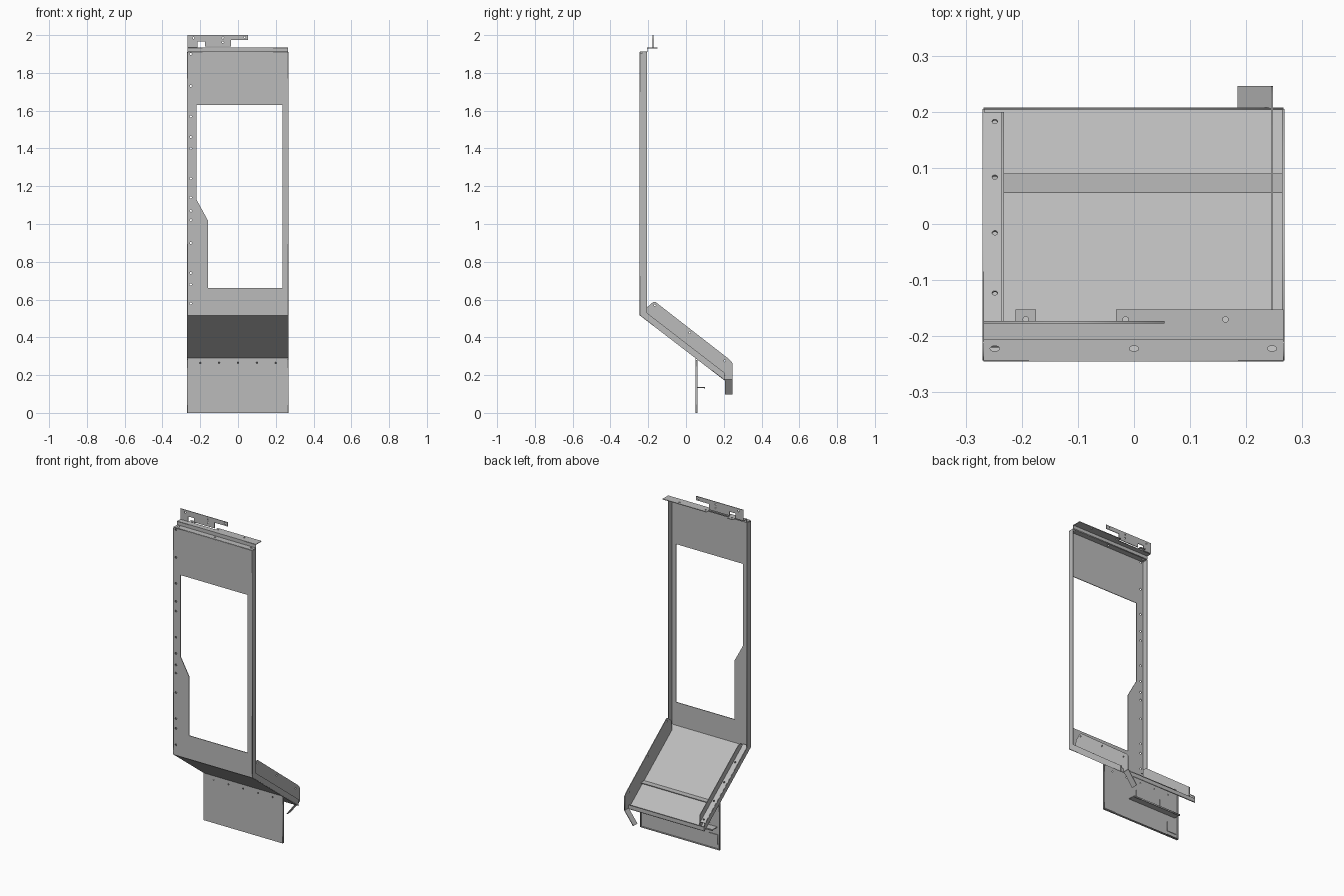
import bpy, math
from mathutils import Vector, Matrix

cube = bpy.data.objects.get("Cube")
if cube:
    bpy.data.objects.remove(cube, do_unlink=True)

steel = bpy.data.materials.new("grey_steel")
steel.use_nodes = True
GREY = (0.5, 0.5, 0.5, 1)
steel.diffuse_color = GREY
steel.node_tree.nodes["Principled BSDF"].inputs["Base Color"].default_value = GREY

T = 0.004                      # sheet thickness
L, R = -0.268, 0.266           # outer faces in x
FRONT, BACK = -0.243, -0.207   # depth of the upright frame
X, Y, Z = Vector((1, 0, 0)), Vector((0, 1, 0)), Vector((0, 0, 1))
TILT = Vector((0, 0.45, -0.345)).normalized()


def rect(u0, u1, v0, v1):
    return [(u0, v0), (u1, v0), (u1, v1), (u0, v1)]


def hole(u, v, r=0.006, stretch=1.0):
    return [(u + r * stretch * math.cos(a * math.pi / 5), v + r * math.sin(a * math.pi / 5))
            for a in range(10)]


def sheet(name, outline, u, v, origin=(0, 0, 0), holes=()):
    """Flat sheet cut from an outline with holes, laid on the u and v axes."""
    curve = bpy.data.curves.new(name, 'CURVE')
    curve.dimensions = '2D'
    curve.fill_mode = 'BOTH'
    curve.extrude = T / 2
    for loop in [outline, *holes]:
        spline = curve.splines.new('POLY')
        spline.points.add(len(loop) - 1)
        for point, (a, b) in zip(spline.points, loop):
            point.co = (a, b, 0, 1)
        spline.use_cyclic_u = True
    temp = bpy.data.objects.new(name + "_outline", curve)
    bpy.context.collection.objects.link(temp)
    graph = bpy.context.evaluated_depsgraph_get()
    mesh = bpy.data.meshes.new_from_object(temp.evaluated_get(graph))
    bpy.data.objects.remove(temp, do_unlink=True)
    frame = Matrix((u, v, u.cross(v))).transposed().to_4x4()
    mesh.transform(Matrix.Translation(origin) @ frame)
    mesh.materials.clear()
    mesh.materials.append(steel)
    obj = bpy.data.objects.new(name, mesh)
    bpy.context.collection.objects.link(obj)
    return obj


# Upright front panel with its stepped window and a row of holes
window = [(-0.22, 1.63), (0.235, 1.63), (0.235, 0.66),
          (-0.16, 0.66), (-0.16, 1.02), (-0.22, 1.13)]
rows = [0.58, 0.68, 0.74, 0.9, 1.02, 1.07, 1.14, 1.24, 1.4, 1.46, 1.57, 1.73, 1.9]
sheet("front_panel", rect(L, R, 0.515, 1.91), X, Z, (0, FRONT, 0),
      [window] + [hole(-0.25, z) for z in rows])
for side, x in (("right", L), ("left", R)):
    sheet(side + "_frame_flange", [(FRONT, 0.515), (BACK, 0.53), (BACK, 1.91), (FRONT, 1.905)],
          Y, Z, (x, 0, 0))

# Top flange, step and rear ledge
sheet("top_flange", rect(L, R, FRONT, BACK), X, Y, (0, 0, 1.91),
      [hole(x, -0.222, 0.005, 1.7) for x in (-0.248, 0, 0.246)])
sheet("top_step", rect(L, R, 1.91, 1.932), X, Z, (0, BACK + 0.002, 0))
ledge = [(L, BACK), (R, BACK), (R, -0.152), (-0.032, -0.152), (-0.032, -0.175),
         (-0.175, -0.175), (-0.175, -0.152), (-0.211, -0.152), (-0.211, -0.175), (L, -0.175)]
sheet("top_ledge", ledge, X, Y, (0, 0, 1.932),
      [hole(x, -0.17, 0.005) for x in (-0.193, -0.015, 0.163)])

# Notched hanger plate above the ledge
hanger = [(L, 1.934), (-0.215, 1.934), (-0.215, 1.965), (-0.175, 1.965), (-0.175, 1.94),
          (-0.036, 1.94), (-0.036, 1.975), (0.054, 1.975), (0.054, 2), (L, 2)]
sheet("hanger_plate", hanger, X, Z, (0, -0.175, 0),
      [hole(x, z, 0.005) for x, z in ((-0.235, 1.985), (-0.08, 1.985), (-0.08, 1.962), (0.035, 1.988))])

# Sloping pan with upturned sides and a short rear lip
sheet("sloping_pan", rect(L, R, 0, 0.566), X, TILT, (0, FRONT, 0.517))
for side, x in (("right", L), ("left", R)):
    sheet(side + "_pan_flange", [(FRONT, 0.517), (0.205, 0.174), (0.205, 0.212), (FRONT, 0.557)],
          Y, Z, (x, 0, 0))
sheet("pan_rear_lip", rect(L, R, 0.174, 0.198), X, Z, (0, 0.205, 0))

# Right rail: drilled ledge and upright wall
sheet("right_rail_ledge", rect(L, -0.234, 0.03, 0.555), X, TILT, (0, FRONT, 0.555),
      [hole(-0.248, s, 0.005) for s in (0.15, 0.285, 0.41, 0.535)])
sheet("right_rail_wall", [(-0.2, 0.485), (0.2, 0.18), (0.2, 0.262), (-0.17, 0.545), (-0.2, 0.55)],
      Y, Z, (-0.234, 0, 0))

# Left wall with its rear tail, ending in a bent strap
wall = [(-0.215, 0.5), (0.205, 0.178), (0.245, 0.178), (0.245, 0.265), (0.23, 0.283),
        (-0.16, 0.586), (-0.175, 0.586), (-0.205, 0.56)]
sheet("left_wall", wall, Y, Z, (0.246, 0, 0),
      [hole(y, z, 0.005) for y, z in ((-0.165, 0.57), (0.02, 0.425), (0.205, 0.275))])
strap_dir = Vector((-0.06, 0, -0.08)).normalized()
sheet("bent_strap", rect(0.207, 0.246, 0, 0.1), Y, strap_dir, (0.246, 0, 0.178))

# Hanging rear plate with narrow lips
PLATE = 0.052
sheet("hanging_plate", rect(L, R, 0, 0.29), X, Z, (0, PLATE, 0),
      [hole(x, 0.265, 0.004) for x in (-0.2, -0.1, 0, 0.1, 0.2)])
for side, x in (("right", L), ("left", R)):
    sheet(side + "_plate_lip", rect(PLATE, PLATE + 0.01, 0, 0.28), Y, Z, (x, 0, 0))
sheet("plate_bottom_lip", rect(L, R, PLATE, PLATE + 0.01), X, Y, (0, 0, 0.002))
sheet("plate_top_flange", rect(L, R, PLATE, 0.09), X, Y, (0, 0, 0.288))

# Small shelf and cover tabs behind the plate
sheet("rear_shelf", rect(-0.25, 0.08, PLATE, 0.1), X, Y, (0, 0, 0.135))
sheet("shelf_lip", rect(-0.25, 0.08, 0.128, 0.137), X, Z, (0, 0.098, 0))
for i, (x, z) in enumerate(((0.0, 0.15), (-0.17, 0.15), (-0.225, 0.03))):
    sheet("cover_tab_%d" % (i + 1), rect(x - 0.03, x + 0.03, z, z + 0.06), X, Z, (0, PLATE + 0.004, 0))
